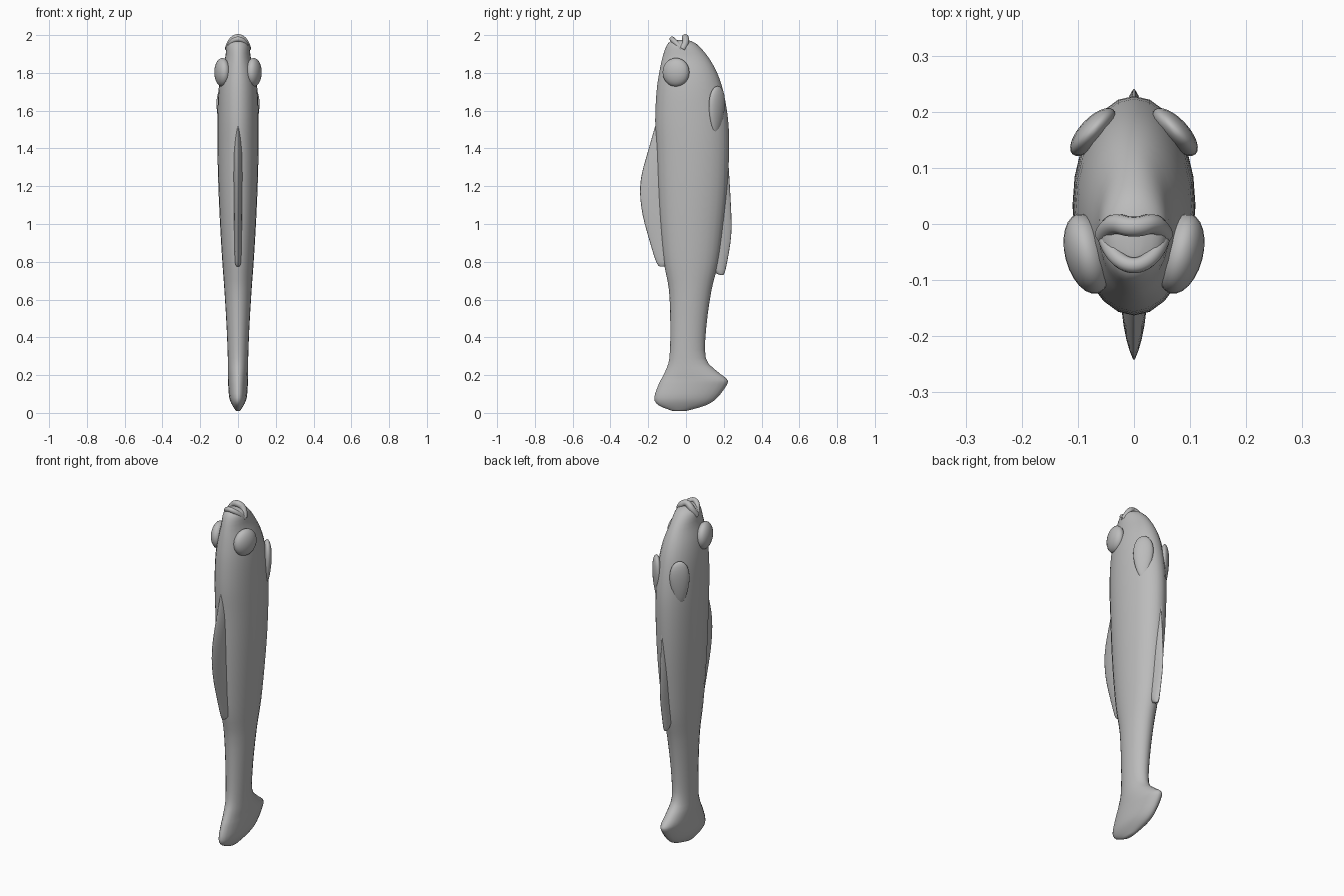
import bpy, bmesh, math
from mathutils import Matrix, Vector

cube = bpy.data.objects.get("Cube")
if cube:
    bpy.data.objects.remove(cube, do_unlink=True)

grey = bpy.data.materials.new("plain_grey")
grey.use_nodes = True
colour = (0.5, 0.5, 0.5, 1)
grey.diffuse_color = colour
grey.node_tree.nodes["Principled BSDF"].inputs["Base Color"].default_value = colour


def finish(name, bm):
    bmesh.ops.recalc_face_normals(bm, faces=bm.faces[:])
    for f in bm.faces:
        f.smooth = True
    mesh = bpy.data.meshes.new(name)
    bm.to_mesh(mesh)
    bm.free()
    mesh.materials.append(grey)
    ob = bpy.data.objects.new(name, mesh)
    bpy.context.collection.objects.link(ob)
    return ob


def smooth_rows(rows, steps=3):
    """Catmull-Rom resampling of the section list."""
    out = []
    for i in range(len(rows) - 1):
        p = [Vector(rows[max(0, min(len(rows) - 1, i + k))]) for k in (-1, 0, 1, 2)]
        for s in range(steps):
            t = s / steps
            out.append(p[1] + 0.5 * t * ((p[2] - p[0]) + t * (
                (2 * p[0] - 5 * p[1] + 4 * p[2] - p[3])
                + t * (3 * (p[1] - p[2]) + p[3] - p[0]))))
    return out + [Vector(rows[-1])]


def loft(name, rows, power=1.0, sides=24):
    """Rows are z, front y, back y, half width."""
    bm = bmesh.new()
    rings = []
    for z, y0, y1, w in smooth_rows(rows):
        ring = []
        for k in range(sides):
            a = 2 * math.pi * k / sides
            x = math.copysign(abs(math.sin(a)) ** power, math.sin(a)) * w
            ring.append(bm.verts.new((x, (y0 + y1) / 2 + math.cos(a) * (y1 - y0) / 2, z)))
        rings.append(ring)
    for a, b in zip(rings, rings[1:]):
        for k in range(sides):
            j = (k + 1) % sides
            bm.faces.new((a[k], a[j], b[j], b[k]))
    bm.faces.new(rings[0])
    bm.faces.new(rings[-1])
    return finish(name, bm)


def ellipsoid(name, centre, size, turn):
    bm = bmesh.new()
    bmesh.ops.create_uvsphere(bm, u_segments=24, v_segments=14, radius=1)
    mat = Matrix.Translation(centre) @ turn @ Matrix.Diagonal((*size, 1))
    bmesh.ops.transform(bm, matrix=mat, verts=bm.verts[:])
    return finish(name, bm)


def lip(name, half, radius):
    """Tube mirrored across the middle."""
    pts = [(-x, y, z) for x, y, z in half] + half[-2::-1]
    curve = bpy.data.curves.new(name, "CURVE")
    curve.dimensions = "3D"
    curve.bevel_depth = radius
    curve.bevel_resolution = 3
    curve.use_fill_caps = True
    spline = curve.splines.new("NURBS")
    spline.points.add(len(pts) - 1)
    for p, co in zip(spline.points, pts):
        p.co = (*co, 1)
    spline.use_endpoint_u = True
    spline.order_u = 3
    temp = bpy.data.objects.new(name + "_path", curve)
    bpy.context.collection.objects.link(temp)
    mesh = bpy.data.meshes.new_from_object(
        temp.evaluated_get(bpy.context.evaluated_depsgraph_get()))
    bpy.data.objects.remove(temp, do_unlink=True)
    bm = bmesh.new()
    bm.from_mesh(mesh)
    bpy.data.meshes.remove(mesh)
    finish(name, bm)


# Body with tail fin in one loft, tail at the bottom
loft("body_and_tail", [
    (0.01, -0.07, 0.0, 0.01), (0.04, -0.145, 0.105, 0.03), (0.08, -0.168, 0.165, 0.046),
    (0.15, -0.145, 0.217, 0.052), (0.18, -0.13, 0.215, 0.053), (0.22, -0.11, 0.165, 0.054),
    (0.29, -0.088, 0.105, 0.054), (0.45, -0.083, 0.107, 0.06), (0.65, -0.09, 0.135, 0.072),
    (0.8, -0.118, 0.172, 0.083), (1.0, -0.138, 0.2, 0.095), (1.2, -0.15, 0.22, 0.104),
    (1.4, -0.157, 0.228, 0.109), (1.55, -0.163, 0.223, 0.109), (1.7, -0.156, 0.198, 0.104),
    (1.8, -0.142, 0.165, 0.09), (1.88, -0.125, 0.12, 0.068), (1.94, -0.105, 0.07, 0.06),
    (1.965, -0.085, 0.035, 0.042), (1.975, -0.055, 0.0, 0.012)])

# Mouth
lip("upper_lip", [(0.052, -0.02, 1.925), (0.042, -0.055, 1.96), (0, -0.08, 1.985)], 0.014)
lip("lower_lip", [(0.052, -0.02, 1.925), (0.042, 0.005, 1.965), (0, -0.008, 1.995)], 0.018)

# Wedge-shaped midline fins
loft("dorsal_fin", [
    (0.775, -0.14, -0.11, 0.008), (0.8, -0.158, -0.07, 0.016), (0.9, -0.19, 0.0, 0.02),
    (1.05, -0.23, 0.0, 0.022), (1.17, -0.243, 0.0, 0.023), (1.27, -0.233, 0.0, 0.024),
    (1.4, -0.197, 0.0, 0.025), (1.54, -0.157, 0.0, 0.02)], 1.6)
loft("belly_fin", [
    (0.73, 0.18, 0.197, 0.008), (0.76, 0.14, 0.21, 0.016), (0.9, 0.08, 0.235, 0.02),
    (1.0, 0.08, 0.241, 0.022), (1.15, 0.08, 0.235, 0.024), (1.4, 0.08, 0.22, 0.02)], 1.6)

# Paired eyes and pectoral fins
for side, word in ((1, "left"), (-1, "right")):
    ellipsoid(word + "_eye", (side * 0.083, -0.053, 1.803), (0.04, 0.073, 0.076),
              Matrix.Rotation(side * -0.25, 4, "Z"))
    fin = ellipsoid(word + "_pectoral_fin", (side * 0.073, 0.163, 1.605), (0.026, 0.058, 0.125),
                    Matrix.Rotation(side * 0.75, 4, "Z"))
    # Taper the fin towards its lower tip
    for v in fin.data.vertices:
        t = (v.co.z - 1.605) / 0.125
        k = 0.9 + 0.25 * t
        v.co.x = side * 0.073 + (v.co.x - side * 0.073) * k
        v.co.y = 0.163 + (v.co.y - 0.163) * k + 0.004 * t
